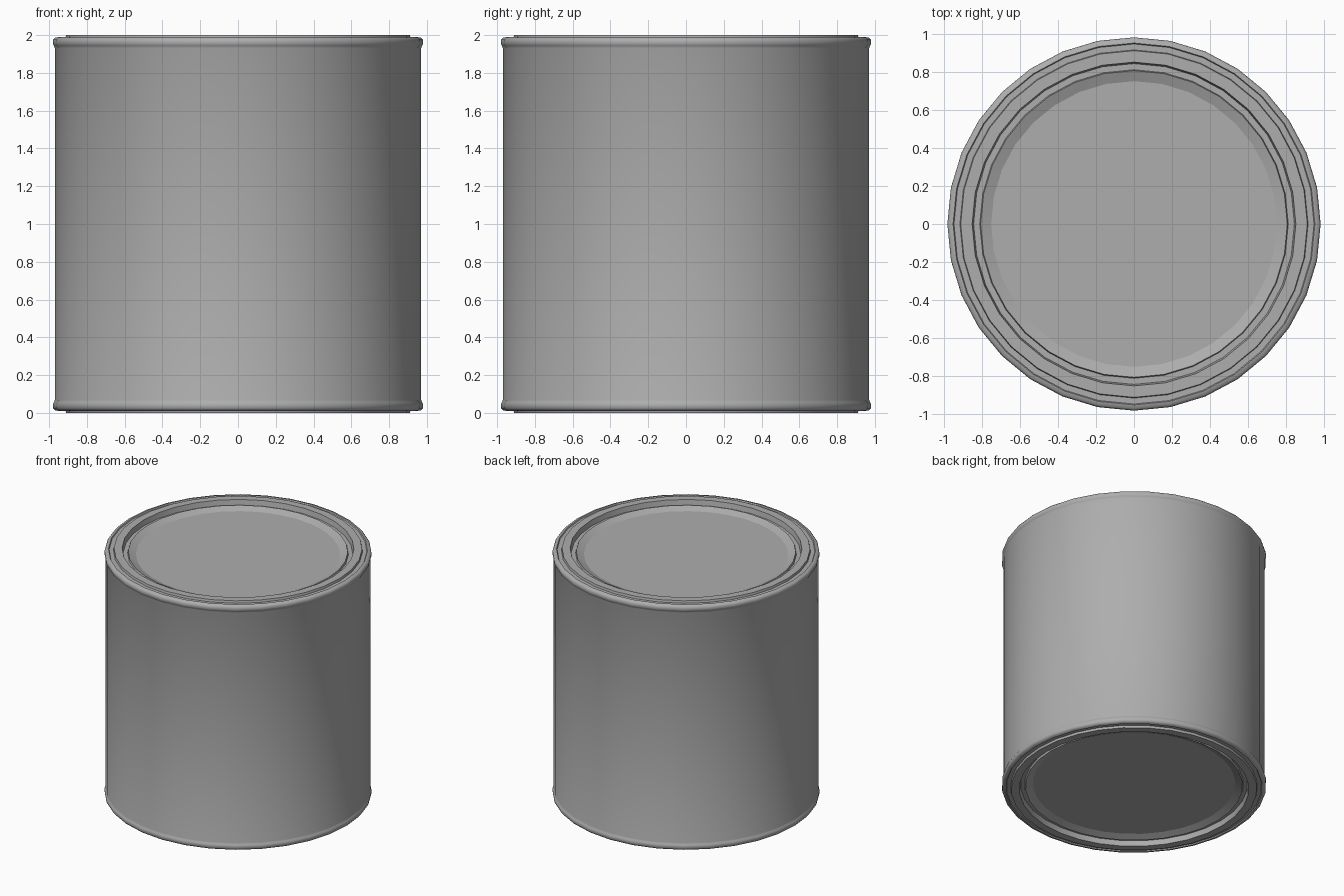
import bpy, bmesh
from math import cos, sin, pi

if "Cube" in bpy.data.objects:
    bpy.data.objects.remove(bpy.data.objects["Cube"])

SIDES = 32


def lathe(name, profile, colour):
    """Revolve an open (radius, z, sharp) profile, closed by a flat cap at each end."""
    bm = bmesh.new()
    rings = [[bm.verts.new((r * cos(2 * pi * i / SIDES), r * sin(2 * pi * i / SIDES), z))
              for i in range(SIDES)] for r, z, _ in profile]
    for a, b in zip(rings, rings[1:]):
        for i in range(SIDES):
            j = (i + 1) % SIDES
            bm.faces.new((a[i], a[j], b[j], b[i]))
    bm.faces.new(rings[0])
    bm.faces.new(rings[-1])
    bmesh.ops.recalc_face_normals(bm, faces=bm.faces)
    for f in bm.faces:
        f.smooth = True
    # Crease the rings flagged as sharp
    for ring, (_, _, sharp) in zip(rings, profile):
        for i in range(SIDES):
            bm.edges.get((ring[i], ring[(i + 1) % SIDES])).smooth = not sharp
    mesh = bpy.data.meshes.new(name)
    bm.to_mesh(mesh)
    bm.free()
    mat = bpy.data.materials.new(name + "_metal")
    mat.diffuse_color = colour
    mat.use_nodes = True
    mat.node_tree.nodes["Principled BSDF"].inputs["Base Color"].default_value = mat.diffuse_color
    mesh.materials.append(mat)
    obj = bpy.data.objects.new(name, mesh)
    bpy.context.collection.objects.link(obj)
    return obj


# End profile as (radius, depth below the end plane, sharp), from the panel outwards
end = [
    (0.75, 0.048, 1), (0.805, 0.025, 1),                  # recessed panel and its sloped lip
    (0.81, 0.042, 1), (0.842, 0.042, 1), (0.85, 0.0, 1),  # groove around the lid
    (0.91, 0.0, 1), (0.914, 0.018, 1),                    # raised ring
    (0.945, 0.018, 1), (0.95, 0.01, 1),                   # shallow channel
    (0.97, 0.014, 0), (0.978, 0.024, 0), (0.98, 0.035, 0),  # rolled rim
    (0.98, 0.045, 0), (0.977, 0.053, 0), (0.973, 0.06, 0), (0.97, 0.068, 0),
]

# Can with identical ends at the bottom and the top
top = [(r, 2 - d, s) for r, d, s in reversed(end)]
lathe("tin_can", end + top, (0.42, 0.42, 0.42, 1))
